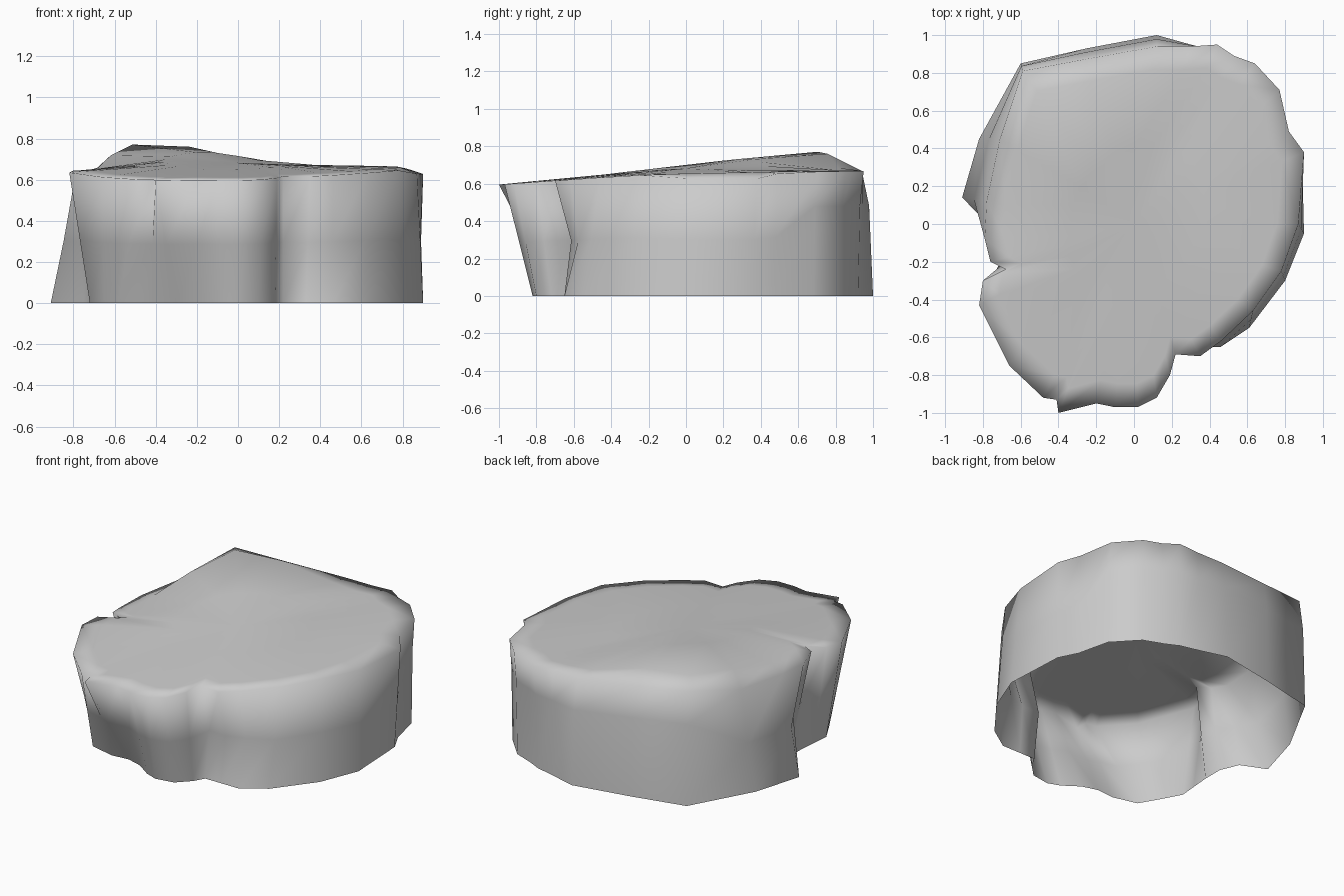
import bpy
import bmesh
import math
from mathutils import Vector

default_cube = bpy.data.objects.get("Cube")
if default_cube:
    bpy.data.objects.remove(default_cube, do_unlink=True)

# Outline of the upper rim and of the foot, counter-clockwise from the back
RIM = [(.12, .94), (-.27, .87), (-.59, .81), (-.71, .45), (-.78, .12), (-.79, -.08),
       (-.76, -.2), (-.68, -.24), (-.8, -.3), (-.82, -.43), (-.66, -.75),
       (-.48, -.92), (-.41, -.93), (-.4, -1), (-.2, -.95), (-.1, -.97), (.02, -.97),
       (.12, -.92), (.19, -.8), (.22, -.69), (.35, -.7), (.46, -.62), (.63, -.46),
       (.78, -.25), (.87, 0), (.9, .38), (.82, .49), (.77, .71), (.64, .85),
       (.53, .89), (.44, .95), (.3, .94)]
FOOT = [(.12, 1), (-.25, .93), (-.6, .85), (-.82, .45), (-.91, .14), (-.75, .07),
        (-.7, -.05), (-.7, -.18), (-.71, -.3), (-.72, -.41), (-.65, -.54),
        (-.58, -.66), (-.42, -.7), (-.3, -.69), (-.2, -.72), (-.1, -.79), (-.02, -.82),
        (.1, -.8), (.18, -.72), (.22, -.65), (.33, -.65), (.46, -.65), (.61, -.55),
        (.8, -.3), (.9, -.05), (.88, .35), (.82, .47), (.77, .68), (.63, .83),
        (.5, .88), (.42, .92), (.3, .95)]


def top_height(x, y):
    """Tilted top with a hump at the back corner, steep on its outer sides."""
    base = .65 + .02 * y - .05 * max(0, -y - .3) - .3 * max(0, x - .8)
    if x < -.69 and y > -.1:
        base -= .025
    side = max((-.57 - x) / .14, (x + .24) / .46, 0)
    depth = (y - .73) / .2 if y > .73 else (.73 - y) / 1.1
    return base + .105 * max(0, 1 - math.hypot(side, depth))


def waist_point(low, high):
    """Point between foot and rim: fuller at the back, hollow in the front dent."""
    if low.y > .6:
        point = low.lerp(high, .35)
        point.z = high.z * .72
    else:
        point = low.lerp(high, .48)
    if low.y < -.5 and .2 < low.x < .5:
        point.y += .06
    return point


def add_ring(mesh, points):
    return [mesh.verts.new(p) for p in points]


def bridge(mesh, lower, upper):
    count = len(lower)
    for i in range(count):
        j = (i + 1) % count
        mesh.faces.new((lower[i], lower[j], upper[j], upper[i]))


def inset_top(scale, lift, reach):
    """Copy of the rim, softened over its neighbours and laid on the top."""
    points = []
    count = len(RIM)
    for i in range(count):
        near = [Vector(RIM[(i + k) % count]) for k in range(-reach, reach + 1)]
        spot = sum(near, Vector((0, 0))) * (scale / len(near))
        points.append((spot.x, spot.y, top_height(spot.x, spot.y) + lift))
    return points


bm = bmesh.new()

# Walls: open foot, waist, upper rim
foot_points = [Vector((x, y, 0)) for x, y in FOOT]
rim_points = [Vector((x, y, top_height(x, y))) for x, y in RIM]
waist_points = [waist_point(low, high) for low, high in zip(foot_points, rim_points)]

foot = add_ring(bm, foot_points)
waist = add_ring(bm, waist_points)
rim = add_ring(bm, rim_points)
bridge(bm, foot, waist)
bridge(bm, waist, rim)

# Top: two inset rings closing on a centre point
outer = add_ring(bm, inset_top(.87, .004, 0))
inner = add_ring(bm, inset_top(.45, .015, 2))
bridge(bm, rim, outer)
bridge(bm, outer, inner)
centre = bm.verts.new((0, 0, top_height(0, 0) + .015))
for i, vert in enumerate(inner):
    bm.faces.new((vert, inner[(i + 1) % len(inner)], centre))

# One soft surface, shaded smooth across the rim
for face in bm.faces:
    face.smooth = True

mesh_data = bpy.data.meshes.new("rock_shell")
bm.to_mesh(mesh_data)
bm.free()
rock_shell = bpy.data.objects.new("rock_shell", mesh_data)
bpy.context.collection.objects.link(rock_shell)

# Plain stone grey
stone = bpy.data.materials.new("stone_grey")
stone.use_nodes = True
colour = (.6, .6, .6, 1)
stone.diffuse_color = colour
stone.node_tree.nodes["Principled BSDF"].inputs["Base Color"].default_value = colour
mesh_data.materials.append(stone)
